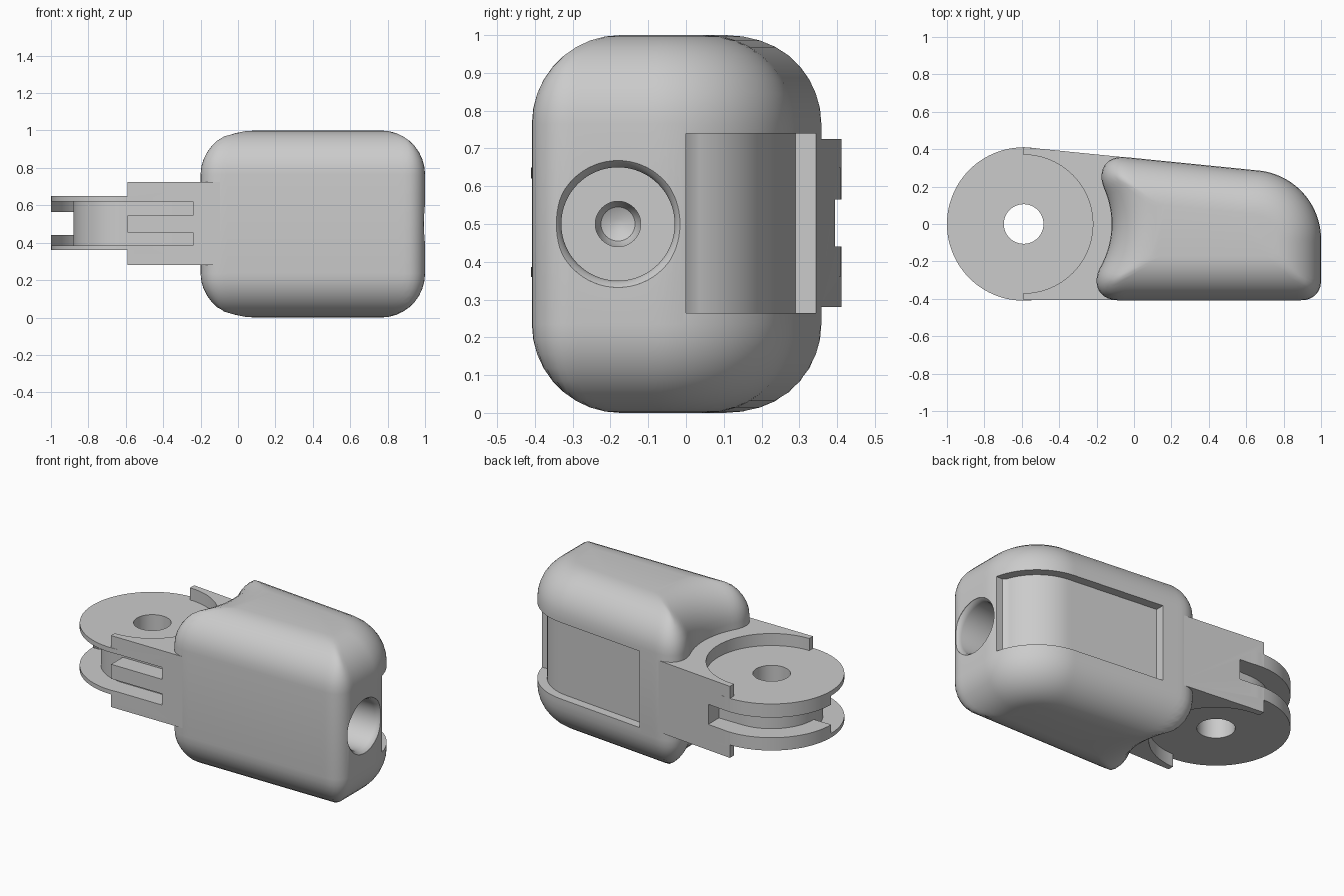
import bpy, bmesh
from math import sin, cos, pi, hypot, sqrt, radians
from mathutils import Matrix

if "Cube" in bpy.data.objects:
    bpy.data.objects.remove(bpy.data.objects["Cube"])

PX, CZ = -0.59, 0.503          # pivot x, mid height
NX, NY, ND = 0.1, 0.995, 0.351  # sloping back wall line


def make(name, bm):
    bmesh.ops.recalc_face_normals(bm, faces=bm.faces)
    me = bpy.data.meshes.new(name)
    bm.to_mesh(me)
    bm.free()
    ob = bpy.data.objects.new(name, me)
    bpy.context.collection.objects.link(ob)
    return ob


def loft(name, rings):
    bm = bmesh.new()
    vs = [[bm.verts.new(p) for p in r] for r in rings]
    n = len(vs[0])
    for a, b in zip(vs, vs[1:]):
        for i in range(n):
            j = (i + 1) % n
            bm.faces.new((a[i], a[j], b[j], b[i]))
    bm.faces.new(vs[0])
    bm.faces.new(vs[-1])
    return make(name, bm)


def prism(name, pts, z0, z1):
    return loft(name, [[(x, y, z) for x, y in pts] for z in (z0, z1)])


def circle(x, y, r, n=96, a0=0, a1=360):
    full = a1 - a0 == 360
    k = n if full else n - 1
    return [(x + r * cos(radians(a0 + (a1 - a0) * i / k)),
             y + r * sin(radians(a0 + (a1 - a0) * i / k))) for i in range(n)]


def lathe_x(name, prof, y, z, n=64):
    return loft(name, [[(x, y + r * cos(2 * pi * i / n), z + r * sin(2 * pi * i / n))
                        for i in range(n)] for x, r in prof])


def boolean(ob, tool, op='DIFFERENCE'):
    m = ob.modifiers.new('b', 'BOOLEAN')
    m.operation, m.object, m.solver = op, tool, 'EXACT'
    bpy.context.view_layer.objects.active = ob
    bpy.ops.object.modifier_apply(modifier=m.name)


# Body outline as a distance function with exact corner fillets
def corner(a, b, r, c):
    u, v = a + r, b + r
    if u - c * v > 0 and v - c * u > 0:
        return sqrt((u * u + v * v - 2 * c * u * v) / (1 - c * c)) - r
    return max(a, b)


def outline(x, y):
    right, back, front = x - 1, NX * x + NY * y - ND, -0.408 - y
    left = 0.47 - hypot(x - PX, y)
    f = max(corner(right, back, 0.37, 0.1), corner(right, front, 0.1, 0))
    return max(f, corner(left, front, 0.12, -0.49), corner(left, back, 0.12, -0.49))


def inset_ring(d, n=200):
    pts = []
    for i in range(n):
        a = 2 * pi * i / n
        lo, hi = 0, 1.5
        for _ in range(32):
            t = (lo + hi) / 2
            if outline(0.4 + t * cos(a), -0.03 + t * sin(a)) < -d:
                lo = t
            else:
                hi = t
        pts.append((0.4 + lo * cos(a), -0.03 + lo * sin(a)))
    return pts


# Housing with rounded top and bottom edges
R, K = 0.235, 9
low = [(R * (1 - sin(i * pi / 2 / K)), R * (1 - cos(i * pi / 2 / K))) for i in range(K + 1)]
layers = [(d, z) for d, z in low] + [(d, 1 - z) for d, z in reversed(low)]
body = loft('housing', [[(x, y, z) for x, y in inset_ring(d)] for d, z in layers])

# Hinge arm with round pockets, joined to the pivot disc
back_y = lambda x: (ND - 0.001 - NX * x) / NY
arm = prism('hinge_arm', [(PX, -0.407), (0, -0.407), (0, back_y(0)), (PX, back_y(PX))], 0.28, 0.725)
disc = prism('pivot_disc', circle(PX, 0, 0.41), 0.36, 0.65)
tools = [disc]
for z0, z1 in ((0.65, 0.9), (0.1, 0.36)):
    t = prism('pocket_cutter', circle(PX, 0, 0.37), z0, z1)
    tools.append(t)
    boolean(arm, t)
boolean(arm, disc, 'UNION')

# Cable groove: narrow behind, wide in front with a round end, and pivot hole
rear = prism('rear_groove_cutter', [(-0.43, 0.6), (-0.43, 0.29)] + circle(PX, 0, 0.29, 24, 90, 180)
             + [(-0.88, -0.02), (-1.2, -0.02), (-1.2, 0.6)], 0.44, 0.565)
front = prism('front_groove_cutter', [(-1.2, 0)] + circle(PX, 0, 0.29, 24, 180, 270)
              + [(-0.24, -0.29), (-0.24, -0.6), (-1.2, -0.6)], 0.386, 0.62)
end = prism('groove_end_cutter', circle(-0.24, -CZ, 0.117, 48), 0.29, 0.6)
end.data.transform(Matrix.Rotation(pi / 2, 4, 'X'))
for v in end.data.vertices:
    v.co.z = 2 * CZ - abs(v.co.z) if v.co.z > 0 else -v.co.z
hole = prism('pivot_hole_cutter', circle(PX, 0, 0.106, 48), 0, 1)
for t in (rear, front, end, hole):
    boolean(arm, t)
for t in (front, end):
    boolean(body, t)

# Round socket in the right end
socket = lathe_x('socket_cutter', [(1.05, 0.17), (0.998, 0.168), (0.985, 0.156), (0.965, 0.15), (0.6, 0.15),
                                   (0.6, 0.06), (0.52, 0.06), (0.49, 0.045), (0.475, 0.015)], -0.18, 0.5)
boolean(body, socket)

# Shallow panel recess wrapping the back right corner
wall = [p for p in inset_ring(0.055) if p[0] > 0.085 and p[1] > 0.005]
panel = prism('panel_cutter', [(1.2, 0), (0.945, 0)] + wall
              + [(0.08, (ND - 0.055 - NX * 0.08) / NY), (0.08, 0.6), (1.2, 0.6)], 0.265, 0.74)
boolean(body, panel)

# Guide tongue in the front groove
tongue = prism('guide_tongue', [(PX, -0.045)] + circle(-0.25, 0, 0.045, 16, -90, 90) + [(PX, 0.045)], 0.27, 0.405)
tongue.data.transform(Matrix.Translation((0, 0, CZ - 0.003)) @ Matrix.Rotation(pi / 2, 4, 'X'))

for t in tools + [rear, front, end, hole, socket, panel]:
    bpy.data.objects.remove(t)

for ob in (body, arm, tongue):
    bpy.ops.object.select_all(action='DESELECT')
    ob.select_set(True)
    bpy.context.view_layer.objects.active = ob
    bpy.ops.object.shade_smooth_by_angle(angle=radians(30))
